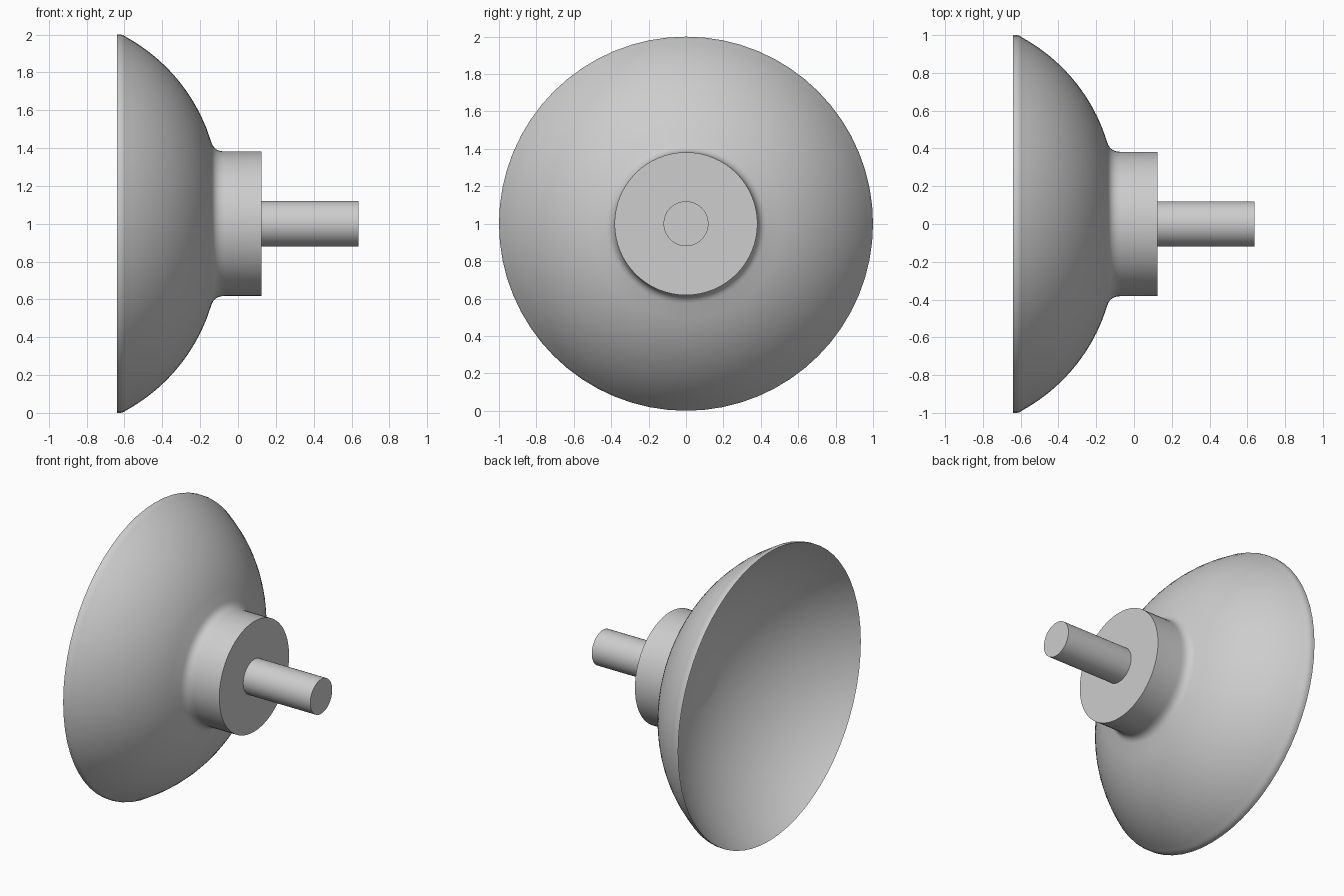
import bpy, bmesh
from math import pi, sqrt, radians
from mathutils import Vector

if "Cube" in bpy.data.objects:
    bpy.data.objects.remove(bpy.data.objects["Cube"], do_unlink=True)

grey = bpy.data.materials.new("plain grey")
grey.use_nodes = True
grey.diffuse_color = (0.61, 0.61, 0.61, 1)
grey.node_tree.nodes["Principled BSDF"].inputs["Base Color"].default_value = (0.61, 0.61, 0.61, 1)

SEGMENTS = 64


def lathe(name, profile):
    """Revolve (x, radius) points about the horizontal axis at z = 1."""
    bm = bmesh.new()
    verts = [bm.verts.new((x, 0, 1 + r)) for x, r in profile]
    edges = [bm.edges.new(pair) for pair in zip(verts, verts[1:])]
    bmesh.ops.spin(bm, geom=verts + edges, cent=(0, 0, 1), axis=(1, 0, 0),
                   angle=2 * pi, steps=SEGMENTS)
    bmesh.ops.remove_doubles(bm, verts=bm.verts, dist=0.0005)
    bmesh.ops.recalc_face_normals(bm, faces=bm.faces)
    mesh = bpy.data.meshes.new(name)
    bm.to_mesh(mesh)
    bm.free()
    mesh.materials.append(grey)
    obj = bpy.data.objects.new(name, mesh)
    bpy.context.collection.objects.link(obj)
    bpy.ops.object.select_all(action='DESELECT')
    obj.select_set(True)
    bpy.context.view_layer.objects.active = obj
    bpy.ops.object.shade_smooth_by_angle(angle=radians(35))
    return obj


def steps(a, b, n):
    return [a + (b - a) * i / n for i in range(n + 1)]


# Hollow inner bowl: small flat centre, then a round wall out to the rim
RIM, DEPTH = -0.64, 0.54
bowl_radius = (1 + DEPTH ** 2) / (2 * DEPTH)
bowl_centre = RIM + DEPTH - bowl_radius
bowl = [(bowl_centre + sqrt(bowl_radius ** 2 - r * r), r)
        for r in steps(0.18, 0.995, 18)]
bowl.insert(0, (bowl[0][0], 0))

# Rim band and bulging outer shell
rim = [(RIM, 1), (-0.62, 1), (-0.605, 0.996)]
shell = [(x, 0.155 + sqrt(0.95 ** 2 - (x + 1.05) ** 2))
         for x in steps(-0.59, -0.14, 16)]

# Rounded neck flowing into the hub
start, corner, end = Vector(shell[-1]), Vector((-0.125, 0.382)), Vector((-0.07, 0.382))
neck = [tuple(start * (1 - t) ** 2 + corner * 2 * t * (1 - t) + end * t * t)
        for t in steps(0, 1, 6)][1:]
hub = [(0.124, 0.382), (0.124, 0)]

lathe("suction_cup", bowl + rim + shell + neck + hub)

# Mounting shaft
lathe("shaft", [(0.1, 0), (0.1, 0.12), (0.638, 0.12), (0.638, 0)])
